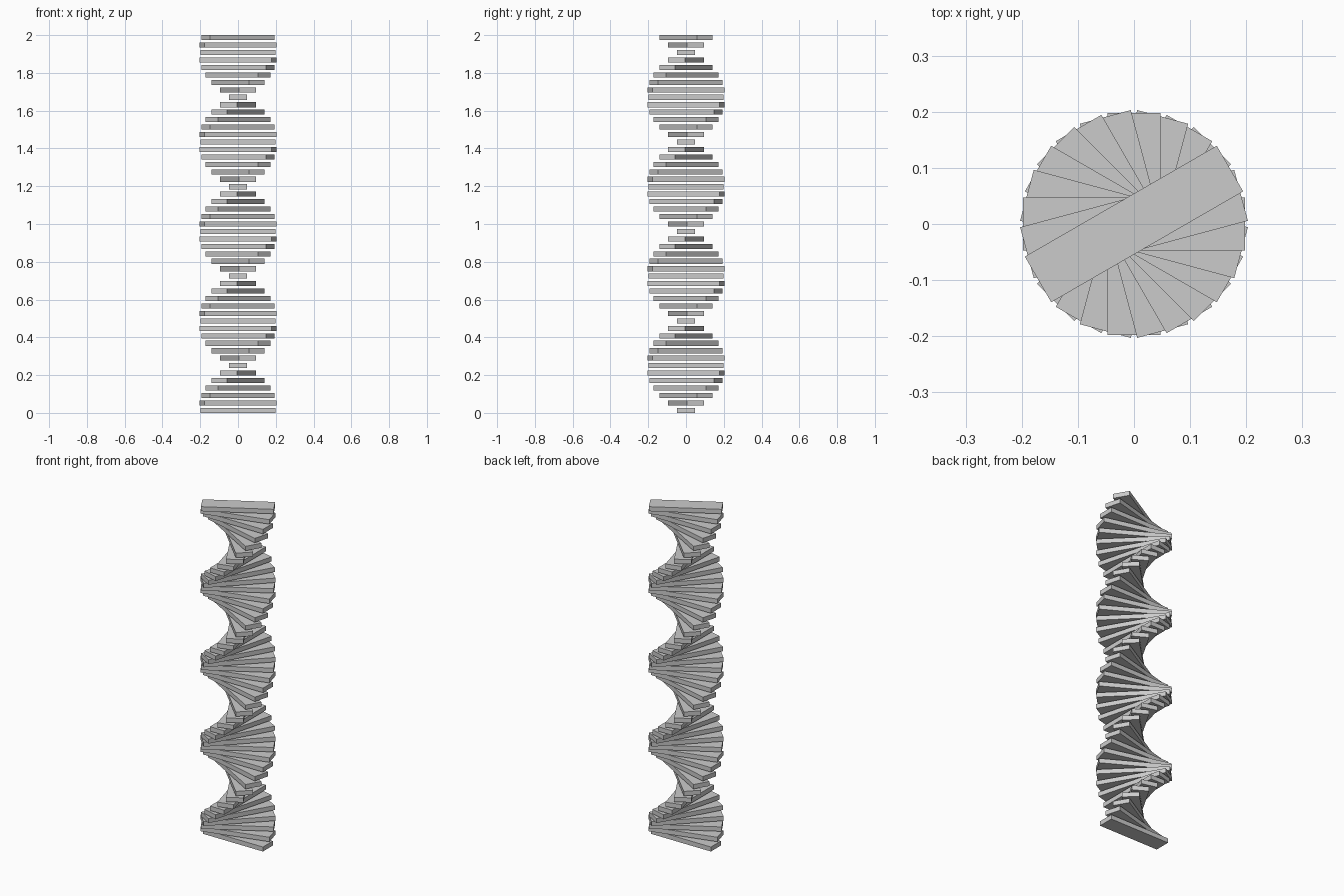
import bpy
from math import radians

if "Cube" in bpy.data.objects:
    bpy.data.objects.remove(bpy.data.objects["Cube"])

COUNT = 51            # stacked slabs
STEP = radians(15)    # twist per slab
LENGTH, WIDTH, THICK = 0.395, 0.094, 0.027
RISE = (2.0 - THICK) / (COUNT - 1)

# Twisted stack of flat slabs, each turned a little further than the one below
for i in range(COUNT):
    bpy.ops.mesh.primitive_cube_add(
        size=1, location=(0, 0, THICK / 2 + i * RISE), rotation=(0, 0, i * STEP))
    slab = bpy.context.object
    slab.name = f"slab_{i + 1:02d}"
    slab.scale = (LENGTH, WIDTH, THICK)
